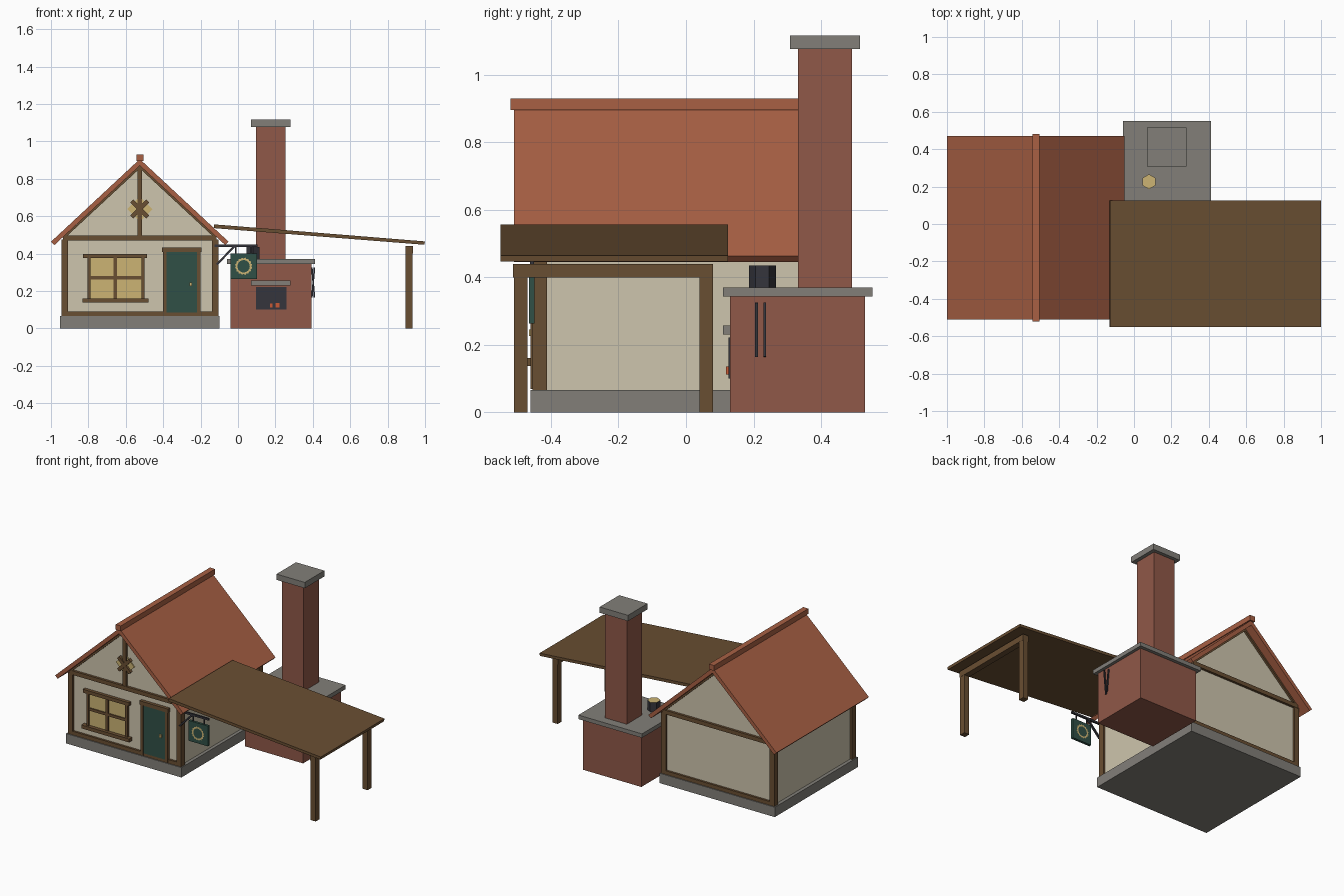
import bpy, bmesh, math
from mathutils import Vector

if "Cube" in bpy.data.objects:
    bpy.data.objects.remove(bpy.data.objects["Cube"])


def material(name, rgb):
    m = bpy.data.materials.new(name)
    lin = [((c / 255 + 0.055) / 1.055) ** 2.4 if c > 10 else c / 3295 for c in rgb]
    m.diffuse_color = (*lin, 1)
    m.use_nodes = True
    m.node_tree.nodes["Principled BSDF"].inputs["Base Color"].default_value = m.diffuse_color
    return m


PLASTER = material("cream plaster", (206, 197, 173))
STONE = material("grey stone", (130, 127, 121))
BRICK = material("red brick", (144, 88, 72))
TILE = material("orange tile", (168, 96, 68))
WOOD = material("brown timber", (105, 78, 50))
GREEN = material("dark green paint", (48, 80, 70))
YELLOW = material("warm yellow", (204, 180, 116))
IRON = material("black iron", (53, 53, 60))
EMBER = material("glowing ember", (200, 88, 52))


def finish(name, bm, mat):
    bmesh.ops.recalc_face_normals(bm, faces=bm.faces)
    me = bpy.data.meshes.new(name)
    bm.to_mesh(me)
    bm.free()
    me.materials.append(mat)
    ob = bpy.data.objects.new(name, me)
    bpy.context.collection.objects.link(ob)
    return ob


def prism(name, pts, y0, y1, mat):
    """Extrude an x-z outline from y0 to y1."""
    bm = bmesh.new()
    a = [bm.verts.new((x, y0, z)) for x, z in pts]
    b = [bm.verts.new((x, y1, z)) for x, z in pts]
    bm.faces.new(a)
    bm.faces.new(b[::-1])
    for i in range(len(pts)):
        j = (i + 1) % len(pts)
        bm.faces.new((a[i], b[i], b[j], a[j]))
    return finish(name, bm, mat)


def box(name, x0, x1, y0, y1, z0, z1, mat):
    return prism(name, [(x0, z0), (x1, z0), (x1, z1), (x0, z1)], y0, y1, mat)


def bar(name, p, q, width, y0, y1, mat):
    """Straight bar between two x-z points."""
    p, q = Vector(p), Vector(q)
    d = (q - p).normalized() * width / 2
    n = Vector((-d.y, d.x))
    return prism(name, [p - n, q - n, q + n, p + n], y0, y1, mat)


CX = -0.525          # house centre line
SLOPE = 0.93         # roof rise over run
UNDER = 0.87         # underside of the roof at the ridge
FRONT, BACK = -0.44, 0.40

# House body: foundation and gabled walls
box("foundation", -0.953, -0.098, -0.46, 0.42, 0, 0.066, STONE)
eave = UNDER - 0.405 * SLOPE
prism("walls", [(CX - 0.405, 0.06), (CX + 0.405, 0.06), (CX + 0.405, eave),
                (CX, UNDER), (CX - 0.405, eave)], FRONT, BACK, PLASTER)

# Roof slabs and ridge cap
for s, side in ((-1, "left"), (1, "right")):
    prism(f"roof_{side}", [(CX, 0.905), (CX + s * 0.475, 0.463),
                           (CX + s * 0.457, 0.445), (CX, UNDER)], -0.51, 0.47, TILE)
box("ridge_cap", CX - 0.019, CX + 0.019, -0.52, 0.48, 0.895, 0.93, TILE)

# Timber frame on the front and back
for end, y0, y1 in (("front", -0.454, -0.412), ("back", 0.372, 0.414)):
    for s, side in ((-1, "left"), (1, "right")):
        xs = sorted((CX + s * 0.385, CX + s * 0.42))
        box(f"corner_post_{end}_{side}", *xs, y0, y1, 0.066, 0.475, WOOD)
        prism(f"rafter_{end}_{side}", [(CX, UNDER), (CX + s * 0.41, UNDER - 0.41 * SLOPE),
              (CX + s * 0.395, UNDER - 0.41 * SLOPE), (CX, UNDER - 0.015)], y0, y1, WOOD)
    box(f"tie_beam_{end}", CX - 0.41, CX + 0.41, y0 - 0.002, y1 + 0.002, 0.47, 0.497, WOOD)
    box(f"sill_beam_{end}", CX - 0.42, CX + 0.42, y0, y1, 0.066, 0.091, WOOD)
box("king_post", CX - 0.013, CX + 0.013, -0.454, -0.43, 0.495, 0.865, WOOD)

# Gable diamond window with crossed laths
prism("gable_pane", [(CX - 0.068, 0.638), (CX, 0.57), (CX + 0.068, 0.638), (CX, 0.706)],
      -0.447, -0.438, YELLOW)
for s in (-1, 1):
    bar("gable_cross", (CX - 0.043, 0.638 - s * 0.043), (CX + 0.043, 0.638 + s * 0.043),
        0.022, -0.46, -0.44, WOOD)

# Front window
box("window_pane", -0.805, -0.505, -0.447, -0.438, 0.155, 0.385, YELLOW)
box("window_sill", -0.832, -0.478, -0.472, -0.438, 0.138, 0.161, WOOD)
box("window_head", -0.828, -0.486, -0.462, -0.438, 0.375, 0.398, WOOD)
for x in (-0.805, -0.517):
    box("window_jamb", x, x + 0.017, -0.458, -0.438, 0.155, 0.38, WOOD)
box("window_mullion", -0.665, -0.646, -0.454, -0.438, 0.155, 0.38, WOOD)
box("window_crossbar", -0.80, -0.505, -0.454, -0.438, 0.262, 0.28, WOOD)

# Front door
box("door", -0.385, -0.218, -0.456, -0.438, 0.085, 0.41, GREEN)
for x in (-0.402, -0.219):
    box("door_jamb", x, x + 0.019, -0.46, -0.438, 0.07, 0.41, WOOD)
box("door_head", -0.407, -0.196, -0.462, -0.438, 0.407, 0.433, WOOD)
box("door_knob", -0.26, -0.246, -0.465, -0.45, 0.226, 0.246, YELLOW)

# Hanging sign on an iron bracket
box("bracket_arm", -0.125, 0.105, -0.462, -0.45, 0.436, 0.449, IRON)
bar("bracket_brace", (-0.113, 0.342), (-0.02, 0.438), 0.011, -0.462, -0.45, IRON)
for x in (-0.012, 0.07):
    box("sign_hanger", x - 0.003, x + 0.003, -0.459, -0.453, 0.395, 0.44, IRON)
box("sign_board", -0.04, 0.102, -0.465, -0.448, 0.264, 0.4, GREEN)

# Toothed wreath on both faces of the sign
bm = bmesh.new()
N = 32
for y in (-0.469, -0.444):
    rings = []
    for r, tooth in ((0.033, 0.0), (0.041, 0.006)):
        rings.append([bm.verts.new((0.03 + (r + tooth * (i % 2)) * math.cos(math.tau * i / N), y,
                                    0.332 + (r + tooth * (i % 2)) * math.sin(math.tau * i / N)))
                      for i in range(N)])
    for i in range(N):
        j = (i + 1) % N
        bm.faces.new((rings[0][i], rings[0][j], rings[1][j], rings[1][i]))
bmesh.ops.solidify(bm, geom=bm.faces[:], thickness=0.004)
finish("sign_wreath", bm, YELLOW)

# Outdoor oven with chimney
box("oven_body", -0.04, 0.392, 0.13, 0.53, 0, 0.345, BRICK)
box("oven_slab", -0.06, 0.412, 0.11, 0.552, 0.343, 0.37, STONE)
box("chimney", 0.095, 0.255, 0.332, 0.492, 0.36, 1.08, BRICK)
box("chimney_cap", 0.07, 0.28, 0.308, 0.515, 1.077, 1.116, STONE)
box("oven_mouth", 0.095, 0.258, 0.126, 0.134, 0.10, 0.222, IRON)
box("oven_mantel", 0.07, 0.28, 0.11, 0.135, 0.23, 0.257, STONE)
for x, w, h in ((0.17, 0.014, 0.02), (0.20, 0.022, 0.024)):
    box("ember", x, x + w, 0.118, 0.13, 0.112, 0.112 + h, EMBER)

# Crossed fire irons on the oven side
for y, s in ((0.205, 1), (0.229, -1)):
    bar("fire_iron", (0.402 - s * 0.007, 0.165), (0.402 + s * 0.007, 0.325), 0.008,
        y, y + 0.008, IRON)

# Six-sided pot with a yellow filling
bm = bmesh.new()
bmesh.ops.create_cone(bm, cap_ends=True, segments=6, radius1=0.04, radius2=0.04, depth=0.066)
pot = finish("pot", bm, IRON)
pot.location = (0.08, 0.226, 0.402)
pot.data.materials.append(YELLOW)
top = max(pot.data.polygons, key=lambda f: f.center.z)
top.material_index = 1
if abs(max(v.co.y for v in pot.data.vertices) - 0.04) > 0.001:
    pot.rotation_euler.z = math.pi / 6

# Lean-to canopy on posts
prism("canopy", [(-0.13, 0.536), (0.997, 0.447), (0.999, 0.465), (-0.128, 0.556)],
      -0.55, 0.125, WOOD)
for y in (-0.51, 0.04):
    box("canopy_post", 0.896, 0.934, y, y + 0.04, 0, 0.42, WOOD)
box("canopy_beam", 0.895, 0.935, -0.513, 0.08, 0.40, 0.44, WOOD)
